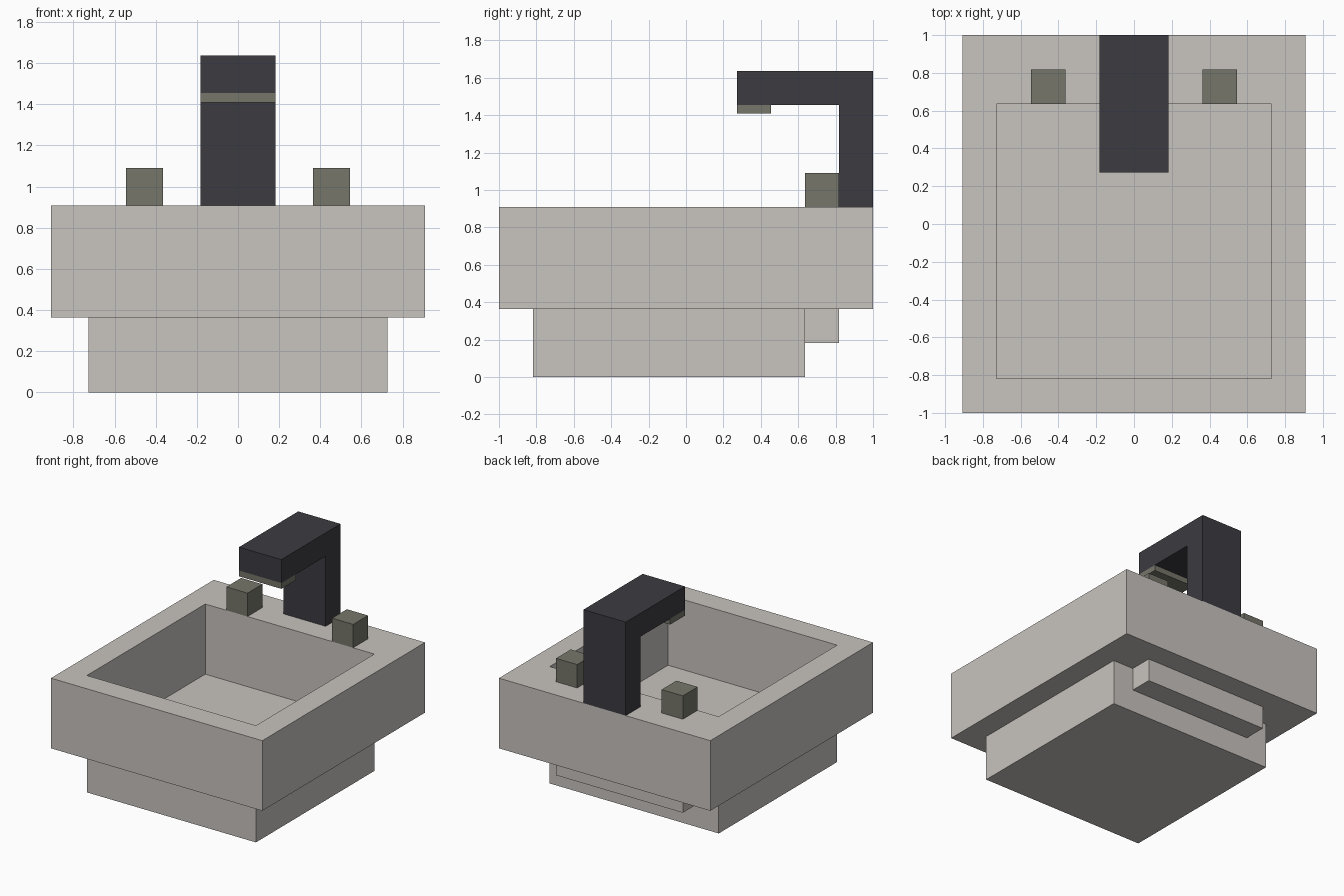
import bpy
import bmesh

U = 2 / 11  # block unit that every part is sized in

cube = bpy.data.objects.get("Cube")
if cube:
    bpy.data.objects.remove(cube, do_unlink=True)


def material(name, rgb):
    mat = bpy.data.materials.new(name)
    mat.use_nodes = True
    mat.diffuse_color = (*rgb, 1)
    bsdf = mat.node_tree.nodes["Principled BSDF"]
    bsdf.inputs["Base Color"].default_value = (*rgb, 1)
    bsdf.inputs["Roughness"].default_value = 0.8
    return mat


stone = material("pale_stone", (0.58, 0.55, 0.52))
iron = material("dark_iron", (0.045, 0.043, 0.052))
olive = material("olive_grey", (0.18, 0.18, 0.147))


def finish(name, bm, mat):
    """Turn a mesh measured in block units into an object."""
    bmesh.ops.scale(bm, vec=(U, U, U), verts=bm.verts)
    bmesh.ops.recalc_face_normals(bm, faces=bm.faces)
    mesh = bpy.data.meshes.new(name)
    bm.to_mesh(mesh)
    bm.free()
    mesh.materials.append(mat)
    obj = bpy.data.objects.new(name, mesh)
    bpy.context.collection.objects.link(obj)
    return obj


def box(name, x, y, z, mat):
    """Box from (low, high) ranges on each axis."""
    bm = bmesh.new()
    bmesh.ops.create_cube(bm, size=1)
    for v in bm.verts:
        v.co = [(a + b) / 2 + c * (b - a) for c, (a, b) in zip(v.co, (x, y, z))]
    return finish(name, bm, mat)


def rim(name, outer, inner, z, mat):
    """Rectangular frame; outer and inner are (half width, front, back)."""
    bm = bmesh.new()
    loops = []
    for (w, front, back), h in ((outer, z[0]), (outer, z[1]), (inner, z[1]), (inner, z[0])):
        corners = ((-w, front), (w, front), (w, back), (-w, back))
        loops.append([bm.verts.new((cx, cy, h)) for cx, cy in corners])
    for i in range(4):
        a, b = loops[i], loops[(i + 1) % 4]
        for j in range(4):
            k = (j + 1) % 4
            bm.faces.new((a[j], a[k], b[k], b[j]))
    return finish(name, bm, mat)


def side_profile(name, points, half_width, mat):
    """Extrude a (y, z) outline across x."""
    bm = bmesh.new()
    face = bm.faces.new([bm.verts.new((-half_width, y, z)) for y, z in points])
    extruded = bmesh.ops.extrude_face_region(bm, geom=[face])
    moved = [g for g in extruded["geom"] if isinstance(g, bmesh.types.BMVert)]
    bmesh.ops.translate(bm, vec=(2 * half_width, 0, 0), verts=moved)
    return finish(name, bm, mat)


# Pedestal, whose top is the basin floor, and the block behind it
box("pedestal", (-4, 4), (-4.5, 3.5), (0, 2), stone)
box("rear_block", (-3, 3), (3.5, 4.5), (1, 2), stone)

# Basin walls with a wide rear ledge
rim("basin", (5, -5.5, 5.5), (4, -4.5, 3.5), (2, 5), stone)

# Tap: upright and spout in one piece, with a nozzle beneath
side_profile("tap", ((5.5, 5), (5.5, 9), (1.5, 9), (1.5, 8), (4.5, 8), (4.5, 5)), 1, iron)
box("nozzle", (-1, 1), (1.5, 2.5), (7.75, 8), olive)

# Handles either side of the tap
for side, x in (("right", -2.5), ("left", 2.5)):
    box(side + "_handle", (x - 0.5, x + 0.5), (3.5, 4.5), (5, 6), olive)
